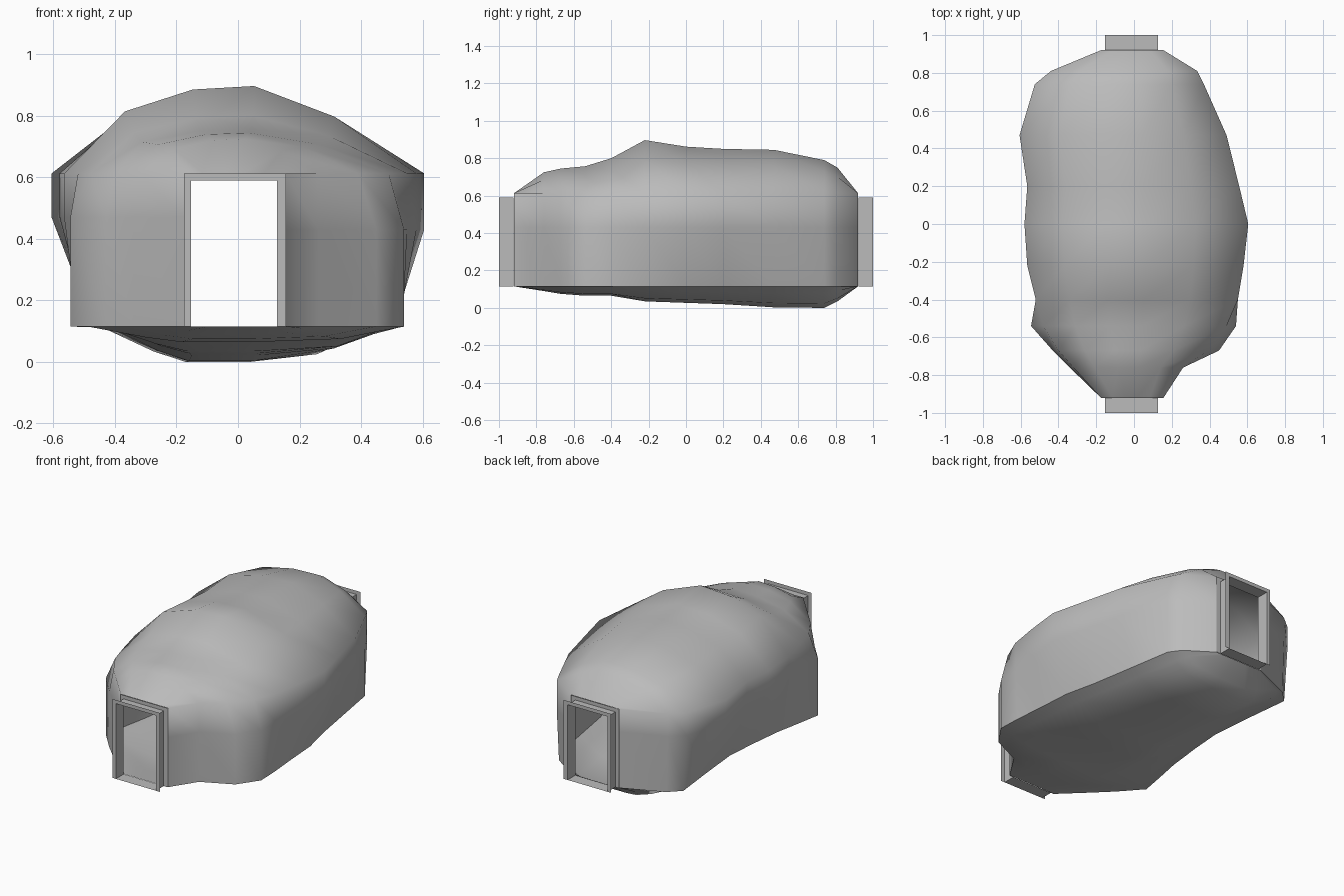
import bpy
import bmesh

cube = bpy.data.objects.get("Cube")
if cube:
    bpy.data.objects.remove(cube, do_unlink=True)

BASE, EAVE = 0.115, 0.613
MID_L, MID_R = 0.47, 0.43
DOOR_L, DOOR_R = -0.175, 0.156

stone = bpy.data.materials.new("stone grey")
stone.use_nodes = True
stone.diffuse_color = (0.5, 0.5, 0.5, 1)
shader = next(n for n in stone.node_tree.nodes if n.type == "BSDF_PRINCIPLED")
shader.inputs["Base Color"].default_value = stone.diffuse_color
shader.inputs["Roughness"].default_value = 0.9


def make_object(name, bm):
    bmesh.ops.recalc_face_normals(bm, faces=bm.faces[:])
    mesh = bpy.data.meshes.new(name)
    bm.to_mesh(mesh)
    bm.free()
    mesh.materials.append(stone)
    obj = bpy.data.objects.new(name, mesh)
    bpy.context.collection.objects.link(obj)
    return obj


def bridge(bm, first, second, closed=True):
    """Join two equal rows of vertices with quads."""
    count = len(first)
    for i in range(count if closed else count - 1):
        j = (i + 1) % count
        bm.faces.new((first[i], first[j], second[j], second[i]))


# Cave sections: y, wall foot -x, wall top -x, wall foot +x, wall top +x, roof, floor
sections = [
    (-0.92, DOOR_L, DOOR_L, DOOR_R, DOOR_R, EAVE, BASE),
    (-0.76, -0.34, -0.32, 0.26, 0.26, 0.725, 0.09),
    (-0.67, -0.43, -0.4, 0.45, 0.39, 0.745, 0.075),
    (-0.54, -0.545, -0.48, 0.54, 0.49, 0.757, 0.065),
    (-0.4, -0.52, -0.52, 0.535, 0.55, 0.8, 0.065),
    (-0.22, -0.485, -0.565, 0.52, 0.58, 0.897, 0.035),
    (0.0, -0.46, -0.58, 0.505, 0.605, 0.862, 0.027),
    (0.2, -0.445, -0.565, 0.46, 0.557, 0.85, 0.02),
    (0.47, -0.47, -0.606, 0.415, 0.49, 0.845, 0.003),
    (0.74, -0.5, -0.525, 0.37, 0.37, 0.79, 0),
    (0.81, -0.43, -0.44, 0.32, 0.335, 0.75, 0.035),
    (0.92, DOOR_L, DOOR_L, DOOR_R, DOOR_R, EAVE, BASE),
]

# Share of the half width, and share of the full rise or depth
roof_profile = [(-0.65, 0.71), (-0.26, 0.96), (0.09, 1), (0.54, 0.65)]
floor_profile = [(0.85, 0.3), (0.62, 0.8), (0.1, 1),
                 (-0.34, 1), (-0.55, 0.7), (-0.88, 0.03)]


def across(share, left, right):
    return share * (right if share > 0 else -left)


def section_points(y, foot_l, top_l, foot_r, top_r, roof, floor):
    points = [(foot_l, BASE), (min(foot_l, top_l), MID_L), (top_l, EAVE)]
    points += [(across(s, top_l, top_r), EAVE + h * (roof - EAVE))
               for s, h in roof_profile]
    points += [(top_r, EAVE), (max(foot_r, top_r), MID_R), (foot_r, BASE)]
    points += [(across(s, foot_l, foot_r), BASE - d * (BASE - floor))
               for s, d in floor_profile]
    return [(x, y, z) for x, z in points]


# Hollow cave shell, open at both doorways
bm = bmesh.new()
rings = [[bm.verts.new(p) for p in section_points(*s)] for s in sections]
foot_r_index = len(roof_profile) + 5
for first, second in zip(rings, rings[1:]):
    bridge(bm, first, second)
    # Crisp crease where the walls meet the floor
    for i in (0, foot_r_index):
        bm.edges.get((first[i], second[i])).smooth = False
for face in bm.faces:
    face.smooth = True
make_object("cave_shell", bm)


# Thin doorway sleeve with a flat rim at each end
def doorway(name, side):
    def rect(left, right, top, y):
        return [bm.verts.new((x, side * y, z)) for x, z in
                ((left, BASE), (left, top), (right, top), (right, BASE))]

    bm = bmesh.new()
    sleeve = []
    for y in (0.922, 1.0):
        inner = rect(-0.153, 0.127, 0.59, y)
        bridge(bm, rect(DOOR_L, DOOR_R, EAVE, y), inner, closed=False)
        sleeve.append(inner)
    bridge(bm, *sleeve)
    make_object(name, bm)


doorway("front_doorway", -1)
doorway("back_doorway", 1)
